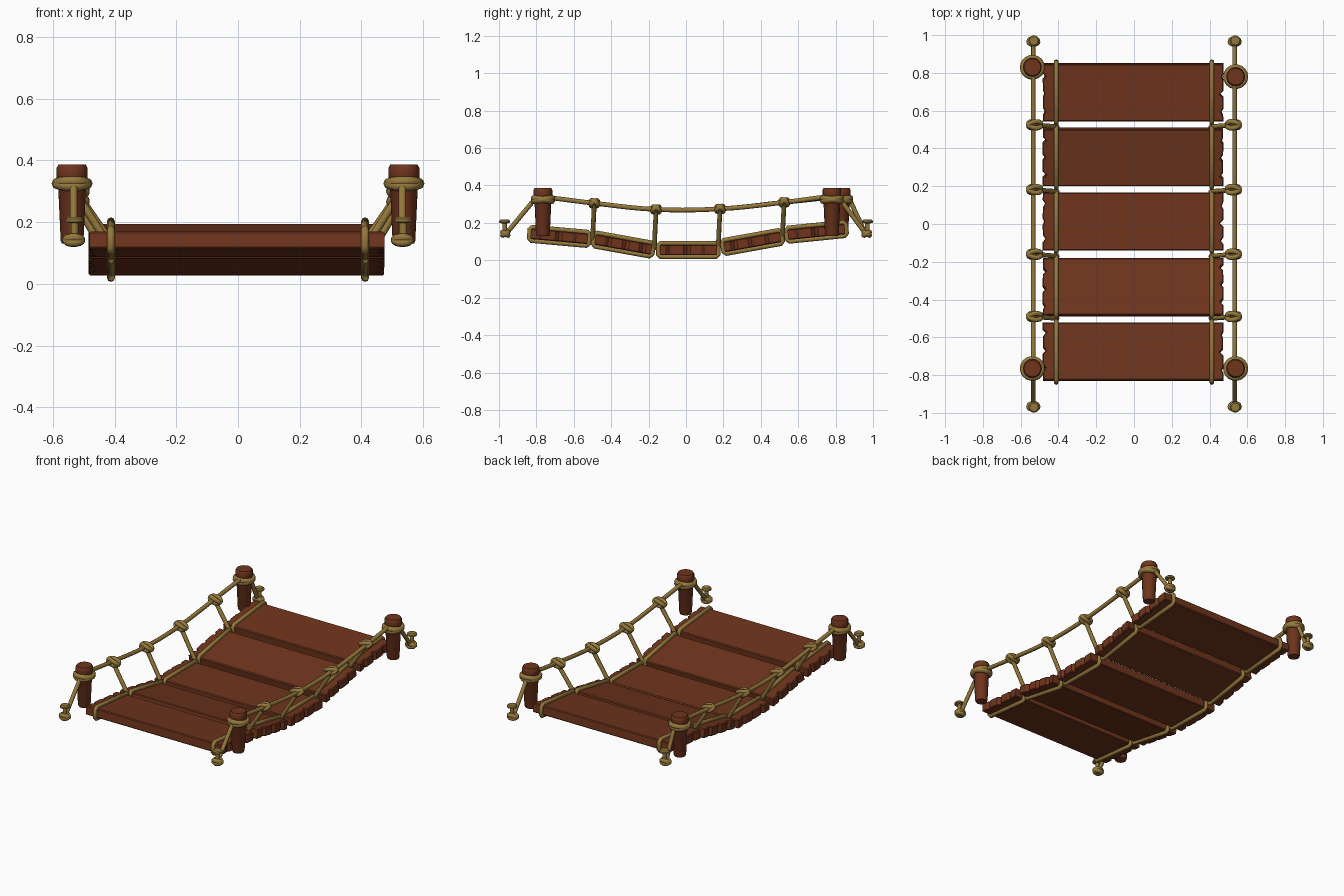
import bpy, bmesh, math, random
from mathutils import Vector, Matrix

if "Cube" in bpy.data.objects:
    bpy.data.objects.remove(bpy.data.objects["Cube"])

random.seed(4)


def material(name, rgb):
    m = bpy.data.materials.new(name)
    m.diffuse_color = (*rgb, 1)
    m.use_nodes = True
    m.node_tree.nodes["Principled BSDF"].inputs["Base Color"].default_value = m.diffuse_color
    return m


WOOD = material("wood", (0.16, 0.035, 0.012))
ROPE = material("rope", (0.30, 0.19, 0.045))


def finish(bm, name, mat, smooth=True):
    bmesh.ops.recalc_face_normals(bm, faces=bm.faces)
    me = bpy.data.meshes.new(name)
    bm.to_mesh(me)
    bm.free()
    me.materials.append(mat)
    ob = bpy.data.objects.new(name, me)
    bpy.context.collection.objects.link(ob)
    bpy.ops.object.select_all(action='DESELECT')
    ob.select_set(True)
    bpy.context.view_layer.objects.active = ob
    if smooth:
        bpy.ops.object.shade_smooth_by_angle(angle=math.radians(40))
    return ob


def rope(name, pts, r=0.0125, closed=False, smooth=False):
    cu = bpy.data.curves.new(name, 'CURVE')
    cu.dimensions = '3D'
    cu.bevel_depth = r
    cu.bevel_resolution = 2
    cu.use_fill_caps = True
    cu.resolution_u = 5
    if smooth:
        sp = cu.splines.new('BEZIER')
        sp.bezier_points.add(len(pts) - 1)
        for b, p in zip(sp.bezier_points, pts):
            b.co = p
            b.handle_left_type = b.handle_right_type = 'AUTO'
    else:
        sp = cu.splines.new('POLY')
        sp.points.add(len(pts) - 1)
        for b, p in zip(sp.points, pts):
            b.co = (*p, 1)
    sp.use_cyclic_u = closed
    cu.materials.append(ROPE)
    ob = bpy.data.objects.new(name, cu)
    bpy.context.collection.objects.link(ob)
    bpy.ops.object.select_all(action='DESELECT')
    ob.select_set(True)
    bpy.context.view_layer.objects.active = ob
    bpy.ops.object.convert(target='MESH')
    return ob


def ring(name, center, rx, ry, r, rot):
    pts = [Vector(center) + rot @ Vector((rx * math.cos(a), ry * math.sin(a), 0))
           for a in (i * math.tau / 18 for i in range(18))]
    return rope(name, pts, r, closed=True)


def lathe(name, profile, loc, mat, n=16):
    bm = bmesh.new()
    rows = [[bm.verts.new((loc[0] + r * math.cos(i * math.tau / n),
                           loc[1] + r * math.sin(i * math.tau / n), loc[2] + z))
             for i in range(n)] for r, z in profile]
    for a, b in zip(rows, rows[1:]):
        for i in range(n):
            bm.faces.new((a[i], a[i - 1], b[i - 1], b[i]))
    bm.faces.new(rows[0])
    bm.faces.new(rows[-1])
    return finish(bm, name, mat)


def tilt(ax, deg):
    return Matrix.Rotation(math.radians(deg), 3, ax)


# Planks with chipped ends, each wrapped by a rope loop near both ends
PLANKS = [(-0.677, 0.128, -0.09), (-0.335, 0.084, -0.18), (0.013, 0.055, 0.0),
          (0.355, 0.098, 0.18), (0.697, 0.152, 0.10)]
HW, HT = 0.153, 0.028
for k, (cy, cz, slope) in enumerate(PLANKS):
    frame = Matrix.Translation((0, cy, cz)) @ Matrix.Rotation(math.atan(slope), 4, 'X')
    bm = bmesh.new()
    ts = [-1, -0.72, -0.6, -0.48, -0.1, 0.02, 0.14, 0.5, 0.62, 0.74, 1]
    outline = []
    for s, edge in ((1, 0.475), (-1, 0.485)):
        shift = random.uniform(-0.08, 0.08)
        for i, t in enumerate(ts):
            dent = random.uniform(0.008, 0.02) if i in (2, 5, 8) else random.uniform(0, 0.004)
            y = t if abs(t) == 1 else t + shift
            outline.append((s * (edge - dent), s * y * HW))
    face = bm.faces.new([bm.verts.new((x, y, -HT)) for x, y in outline])
    up = bmesh.ops.extrude_face_region(bm, geom=[face])
    bmesh.ops.translate(bm, vec=(0, 0, 2 * HT),
                        verts=[v for v in up['geom'] if isinstance(v, bmesh.types.BMVert)])
    rims = [e for e in bm.edges if abs(e.verts[0].co.z - e.verts[1].co.z) < 1e-5]
    bmesh.ops.bevel(bm, geom=rims, offset=0.005, segments=1, affect='EDGES')
    bmesh.ops.transform(bm, matrix=frame, verts=bm.verts)
    finish(bm, f"plank_{k + 1}", WOOD, smooth=False)
    for side in (-1, 1):
        a, b, c = 0.161, 0.037, 0.014
        loop = [(a, b - c), (a - c, b), (c - a, b), (-a, b - c),
                (-a, c - b), (c - a, -b), (a - c, -b), (a, c - b)]
        rope(f"plank_loop_{k + 1}", [frame @ Vector((side * 0.412, y, z)) for y, z in loop],
             closed=True)

# Handrails, hanger ropes with knots, posts and ground pegs
KNOTS = [(-0.49, 0.305, 0.105), (-0.16, 0.272, 0.06), (0.182, 0.275, 0.065), (0.525, 0.31, 0.125)]
POST = [(0.033, 0.13), (0.037, 0.14), (0.046, 0.335), (0.05, 0.342), (0.05, 0.376), (0.044, 0.387)]
PEG = [(0.012, -0.01), (0.012, 0.062), (0.029, 0.066), (0.029, 0.076), (0.022, 0.082)]
for side in (-1, 1):
    X = side * 0.533
    back = 0.83 if side < 0 else 0.78
    rail = [(X, -0.73, 0.335), *[(X, y, z) for y, z, _ in KNOTS], (X, back - 0.04, 0.338)]
    rope("handrail", rail, smooth=True)
    for y, z, zb in KNOTS:
        rope("hanger", [(X, y, z), (side * 0.405, y - 0.01, zb)])
        for d in (-38, 38):
            ring("rail_knot", (side * 0.526, y, z), 0.034, 0.021, 0.013,
                 tilt('X', d) @ tilt('Y', side * -15))
    for y in (-0.765, back):
        e = 1 if y > 0 else -1
        px = side * 0.538
        lathe("post", POST, (px, y, 0), WOOD)
        for d in (-9, 9):
            ring("post_wrap", (px, y, 0.325), 0.05, 0.05, 0.0165, tilt('X', d))
        rope("anchor_rope", [(X, y + e * 0.045, 0.325), (X, e * 0.955, 0.15)])
        for d in (-30, 30):
            ring("anchor_knot", (X, e * 0.966, 0.142), 0.024, 0.017, 0.014, tilt('X', d))
        lathe("ground_peg", PEG, (X + 0.003, e * 0.97, 0.135), ROPE, 12)
